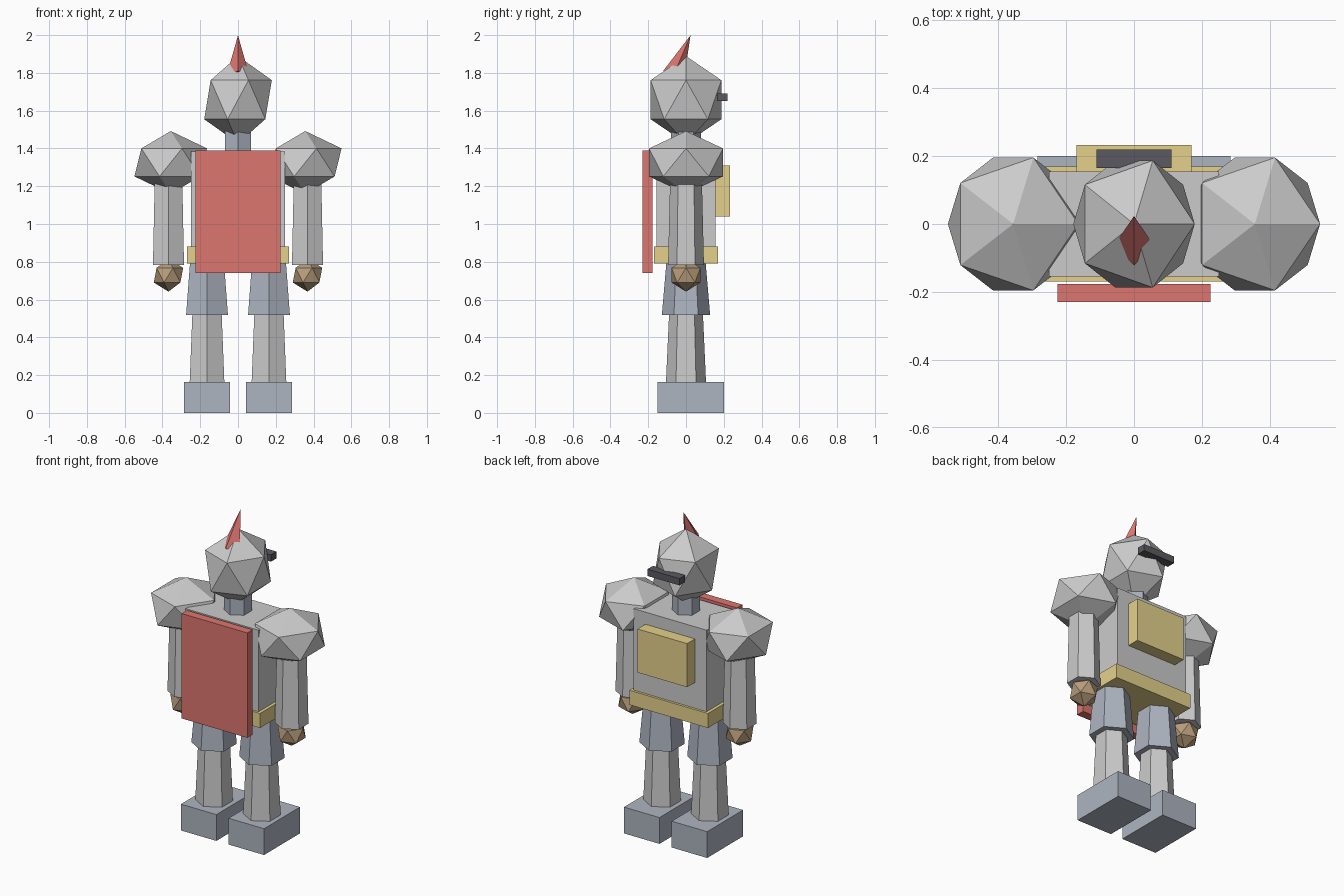
import bpy

if "Cube" in bpy.data.objects:
    bpy.data.objects.remove(bpy.data.objects["Cube"])


def material(name, color):
    m = bpy.data.materials.new(name)
    m.diffuse_color = (*color, 1)
    m.use_nodes = True
    m.node_tree.nodes["Principled BSDF"].inputs["Base Color"].default_value = m.diffuse_color
    return m


red = material("red", (0.72, 0.18, 0.16))
gold = material("gold", (0.78, 0.64, 0.26))
leather = material("leather", (0.48, 0.34, 0.2))
steel = material("dark_steel", (0.42, 0.46, 0.53))
black = material("black", (0.1, 0.1, 0.12))


def finish(name, mat):
    ob = bpy.context.object
    ob.name = name
    if mat:
        ob.data.materials.append(mat)
    return ob


def box(name, x, y, z, mat=None):
    """Box from (min, max) ranges."""
    bpy.ops.mesh.primitive_cube_add(size=1, location=[sum(r) / 2 for r in (x, y, z)])
    bpy.context.object.scale = [r[1] - r[0] for r in (x, y, z)]
    return finish(name, mat)


def hexagon(name, x, z0, z1, r0, r1, mat=None):
    """Tapered six-sided column with a corner facing front."""
    bpy.ops.mesh.primitive_cone_add(vertices=6, radius1=r0, radius2=r1,
                                    depth=z1 - z0, location=(x, 0, (z0 + z1) / 2))
    return finish(name, mat)


def ico(name, loc, radii, mat=None):
    bpy.ops.mesh.primitive_ico_sphere_add(subdivisions=1, radius=1, location=loc)
    bpy.context.object.scale = radii
    return finish(name, mat)


# Torso, belt, chest plate and cape
box("torso", (-0.25, 0.25), (-0.155, 0.155), (0.82, 1.385))
box("belt", (-0.27, 0.27), (-0.17, 0.17), (0.79, 0.88), gold)
box("chest_plate", (-0.17, 0.17), (0.15, 0.232), (1.04, 1.31), gold)
box("cape", (-0.225, 0.225), (-0.23, -0.177), (0.74, 1.39), red)

# Neck, head and visor
hexagon("neck", 0, 1.36, 1.52, 0.08, 0.08, steel)
ico("head", (0, 0, 1.658), (0.2, 0.22, 0.231))
box("visor", (-0.11, 0.11), (0.165, 0.22), (1.65, 1.692), black)

# Tilted four-sided crest
bpy.ops.mesh.primitive_cone_add(vertices=4, radius1=0.06, radius2=0, depth=0.23,
                                location=(0, -0.021, 1.893), rotation=(-0.4, 0, 0))
finish("crest", red)

# Arms and legs on both sides
for side, s in (("left", -1), ("right", 1)):
    ico(f"{side}_shoulder", (s * 0.356, 0, 1.326), (0.215, 0.23, 0.166))
    hexagon(f"{side}_arm", s * 0.368, 0.782, 1.32, 0.095, 0.082)
    ico(f"{side}_hand", (s * 0.368, 0, 0.729), (0.087, 0.09, 0.087), leather)
    hexagon(f"{side}_thigh", s * 0.164, 0.517, 0.84, 0.128, 0.1, steel)
    hexagon(f"{side}_shin", s * 0.164, 0.14, 0.56, 0.107, 0.088)
    box(f"{side}_foot", sorted((s * 0.042, s * 0.285)), (-0.152, 0.2), (0, 0.163), steel)
